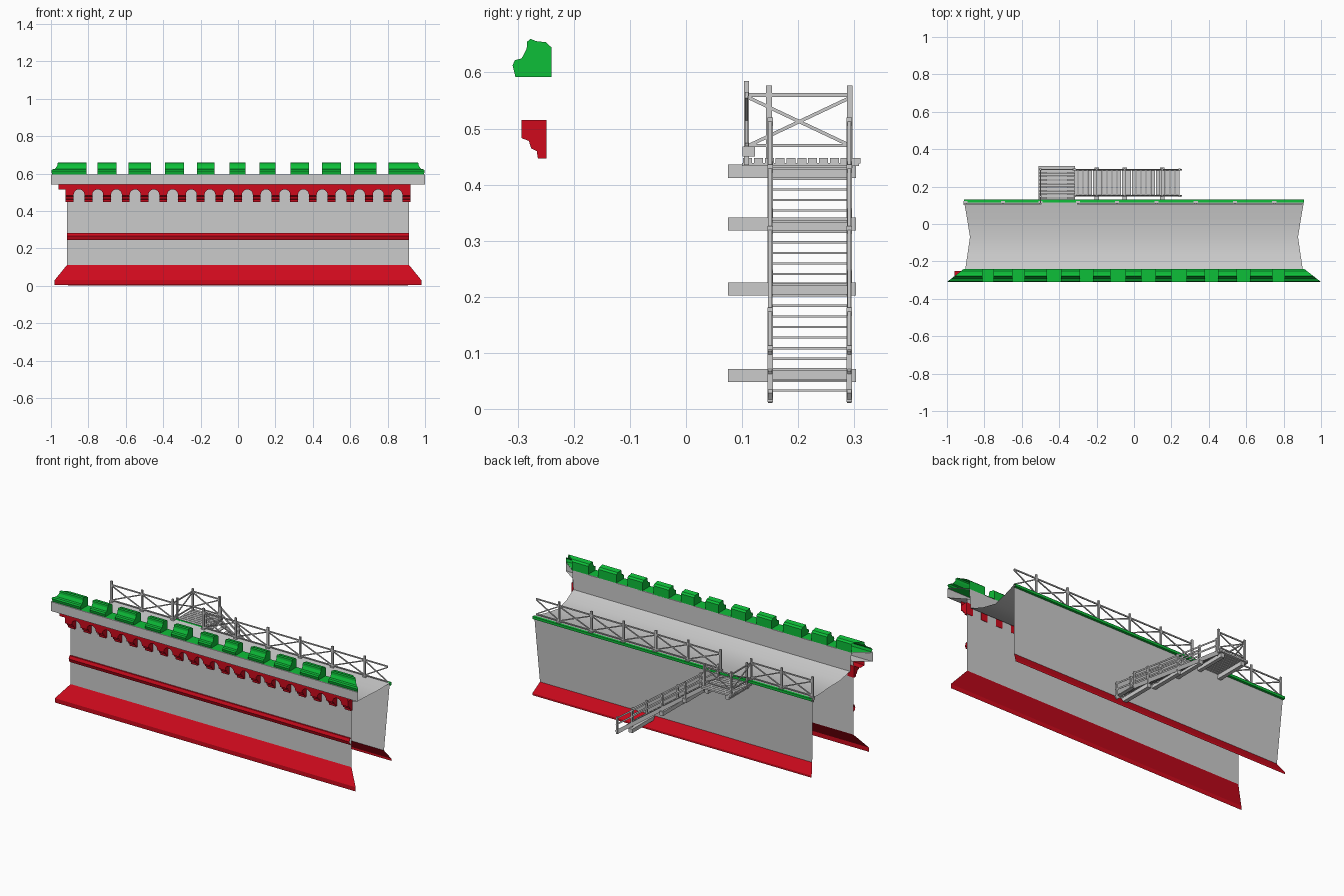
import bpy, bmesh, math
from mathutils import Vector

if "Cube" in bpy.data.objects:
    bpy.data.objects.remove(bpy.data.objects["Cube"])

def mat(name, c):
    m = bpy.data.materials.new(name)
    m.diffuse_color = (*c, 1)
    m.use_nodes = True
    m.node_tree.nodes["Principled BSDF"].inputs["Base Color"].default_value = m.diffuse_color
    return m

RED = mat("red", (0.62, 0.003, 0.012))
GREEN = mat("green", (0.004, 0.52, 0.04))

def make(name, verts, faces, m=None, closed=False):
    me = bpy.data.meshes.new(name)
    me.from_pydata(verts, [], faces)
    if closed:
        bm = bmesh.new()
        bm.from_mesh(me)
        bmesh.ops.recalc_face_normals(bm, faces=bm.faces)
        bm.to_mesh(me)
        bm.free()
    me.update()
    ob = bpy.data.objects.new(name, me)
    bpy.context.collection.objects.link(ob)
    if m:
        me.materials.append(m)
    return ob

# open sheet running along x; each row is (half width, y, z)
def sheet(name, rows, m=None):
    v = [p for x, y, z in rows for p in ((-x, y, z), (x, y, z))]
    f = [(2*i, 2*i + 1, 2*i + 3, 2*i + 2) for i in range(len(rows) - 1)]
    return make(name, v, f, m)

# prisms along x from a (y, z) profile; x0/x1 give the end x for each y
def prisms(name, prof, spans, m, caps=(True, True)):
    v, f, n = [], [], len(prof)
    for x0, x1 in spans:
        b = len(v)
        v += [(x0(y), y, z) for y, z in prof] + [(x1(y), y, z) for y, z in prof]
        if caps[0]:
            f.append(tuple(b + i for i in reversed(range(n))))
        if caps[1]:
            f.append(tuple(b + n + i for i in range(n)))
        f += [(b + i, b + (i + 1) % n, b + n + (i + 1) % n, b + n + i) for i in range(n)]
    return make(name, v, f, m, True)

# rectangular bars between pairs of points, joined in one object
def bars(name, items, m=None):
    v, f = [], []
    for a, c, w, h in items:
        a, c = Vector(a), Vector(c)
        d = (c - a).normalized()
        s = d.cross(Vector((0, 0, 1)))
        s = s.normalized() if s.length > 1e-4 else Vector((1, 0, 0))
        u = s.cross(d)
        b = len(v)
        for p in (a, c):
            v += [p + s*i*w/2 + u*j*h/2 for i, j in ((-1, -1), (1, -1), (1, 1), (-1, 1))]
        f += [tuple(b + k for k in q) for q in ((3, 2, 1, 0), (4, 5, 6, 7), (0, 1, 5, 4),
                                               (1, 2, 6, 5), (2, 3, 7, 6), (3, 0, 4, 7))]
    return make(name, v, f, m, True)

const = lambda x: (lambda y: x)

# wall shell
sheet("front_plinth", [(.98, -.305, .005), (.98, -.305, .03), (.915, -.251, .11)], RED)
sheet("front_wall", [(.915, -.251, .11), (.915, -.251, .54)])
sheet("parapet", [(.915, -.251, .54), (1, -.31, .54), (1, -.31, .595), (.91, -.24, .595),
                  (.902, -.24, .483)])
walk = sheet("walkway", [(.902, -.24, .483), (.89, -.16, .455), (.877, -.07, .443),
                         (.893, .03, .45), (.908, .118, .463)])
walk.data.shade_smooth()
sheet("back_wall", [(.907, .117, .463), (.887, .092, .07)])
sheet("back_plinth", [(.887, .092, .07), (.91, .13, .012), (.91, .13, 0)], RED)
sheet("string_course", [(.915, -.253, .282), (.915, -.262, .282), (.915, -.269, .265),
                        (.915, -.262, .245), (.915, -.253, .245)], RED)
sheet("back_trim", [(.91, .118, .447), (.91, .13, .449), (.91, .13, .464), (.91, .115, .464)], GREEN)
sheet("coping", [(1, -.31, .598), (.91, -.24, .598)], GREEN)

# merlons, the outer two mitred and open at the ends
merlon = [(-.24, .592), (-.24, .645), (-.25, .654), (-.268, .656), (-.277, .66), (-.283, .655),
          (-.284, .642), (-.293, .625), (-.305, .622), (-.309, .613), (-.304, .592)]
mitre = lambda y: .91 + (-.24 - y) / .07 * .09
spans = [(-.75, -.65), (-.585, -.465), (-.39, -.29), (-.22, -.125), (-.045, .04),
         (.115, .2), (.28, .38), (.45, .55), (.62, .74)]
prisms("merlons", merlon, [(const(a), const(b)) for a, b in spans], GREEN)
prisms("left_end_merlon", merlon, [(lambda y: -mitre(y), const(-.81))], GREEN, (False, True))
prisms("right_end_merlon", merlon, [(const(.805), mitre)], GREEN, (True, False))

# corbels with an arched plate between them
corbel = [(-.249, .515), (-.293, .515), (-.293, .483), (-.28, .478), (-.276, .465),
          (-.266, .46), (-.264, .447), (-.249, .447)]
N, P, W = 19, .1, .042
xs = [(i - (N - 1) / 2) * P for i in range(N)]
prisms("corbels", corbel, [(const(x - W/2), const(x + W/2)) for x in xs], RED)
v, f, low = [], [], []
r = (P - W) / 2
for x in xs:
    low += [(x - W/2, .487), (x + W/2, .487)]
    if x < xs[-1] - .01:
        low += [(x + P/2 - r*math.cos(t*math.pi/8), .487 + .028*math.sin(t*math.pi/8))
                for t in range(1, 8)]
for x, z in low:
    v += [(x, -.293, z), (x, -.293, .54), (x, -.25, z)]
for i in range(len(low) - 1):
    a, b = 3*i, 3*i + 3
    f += [(a, b, b + 1, a + 1), (a, a + 2, b + 2, b)]
make("arch_plate", v, f, RED)
make("arch_strip", [(-.96, -.292, .515), (-.92, -.292, .515), (-.92, -.292, .54),
                    (-.96, -.292, .54), (-.96, -.25, .515), (-.92, -.25, .515)],
     [(0, 1, 2, 3), (4, 5, 1, 0)], RED)

# railing bay: top and bottom rail plus crossed braces
def bay(a, c, z):
    p = lambda q, h: (q[0], q[1], z + h)
    return [(p(a, .12), p(c, .12), .006, .007), (p(a, .03), p(c, .03), .006, .006),
            (p(a, .03), p(c, .115), .005, .006), (p(a, .115), p(c, .03), .005, .006)]

# walkway railing with an opening at the stair platform
y = .108
posts = [-.9, -.7, -.5, -.3, -.09, .12, .33, .54, .75]
items = [((x, y, .435), (x, y, .585), .011, .009) for x in posts]
items += [((x, y + .004, .45), (x, y + .004, .468), .022, .022) for x in posts]
for a, b in zip(posts, posts[1:] + [.9]):
    if a != -.5:
        items += bay((a, y), (b, y), .442)
bars("walkway_railing", items)

# stair platform
items = [((-.51, .11 + i*.0193, .443), (-.315, .11 + i*.0193, .443), .016, .01) for i in range(11)]
items += [((x, .1, .436), (x, .308, .436), .02, .005) for x in (-.5, -.325)]
items += [((x, .075, .424), (x, .303, .424), .022, .024) for x in (-.48, -.345)]
bars("platform_deck", items)
items = [((x, yy, .43), (x, yy, .577), .01, .01) for x, yy in ((-.5, .148), (-.5, .292), (-.325, .292))]
items += bay((-.5, .112), (-.5, .292), .44) + bay((-.5, .292), (-.325, .292), .44)
bars("platform_railing", items)

# staircase descending towards +x
top, bot = Vector((-.32, 0, .435)), Vector((.25, 0, .02))
n = 22
items = []
for i in range(n):
    p = top.lerp(bot, (i + .3) / n)
    items.append(((p.x, .152, p.z), (p.x, .29, p.z), .021, .004))
bars("stair_treads", items)
items, rails = [], []
slope = (bot.z - top.z) / (bot.x - top.x)
for yy in (.15, .291):
    o = Vector((0, yy, 0))
    items.append((top + o, bot + o, .008, .022))
    for h in (.045, .08):
        rails.append((top + o + Vector((0, 0, h)), bot + o + Vector((0, 0, h)), .007, .008))
    for x in (-.315, -.2, -.05, .15, .243):
        z = top.z + (x - top.x) * slope
        rails.append(((x, yy, max(z - .015, .013)), (x, yy, z + .088), .01, .01))
bars("stair_stringers", items)
bars("stair_handrails", rails)
bars("stair_beams", [((x, .075, z), (x, .303, z), .024, .023)
                     for x, z in ((-.2, .33), (-.05, .214), (.15, .06))])
